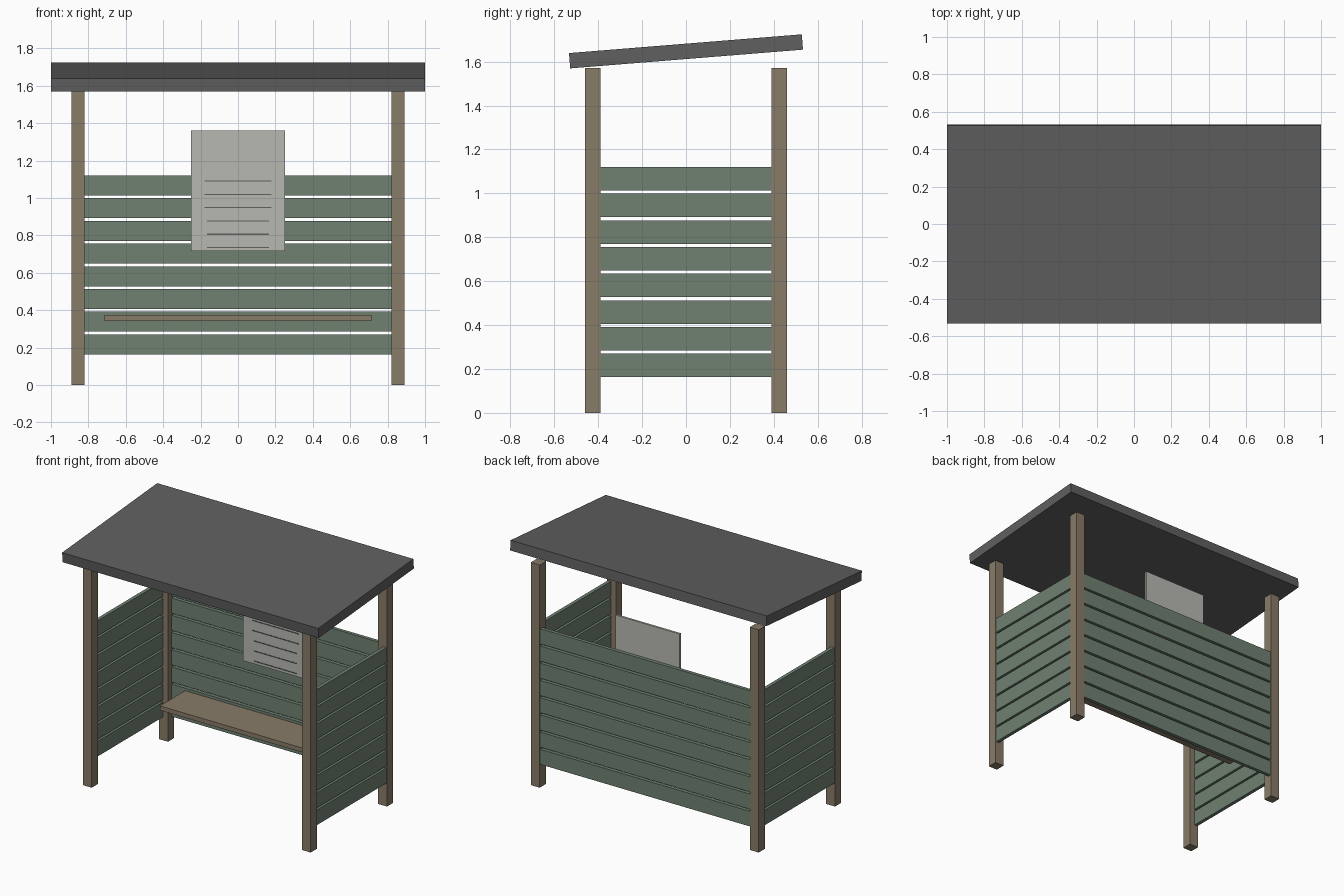
import bpy
import math

if "Cube" in bpy.data.objects:
    bpy.data.objects.remove(bpy.data.objects["Cube"])


def material(name, rgb):
    m = bpy.data.materials.new(name)
    m.diffuse_color = (*rgb, 1)
    m.use_nodes = True
    m.node_tree.nodes["Principled BSDF"].inputs["Base Color"].default_value = m.diffuse_color
    return m


WOOD = material("weathered_wood", (0.25, 0.20, 0.14))
GREEN = material("green_paint", (0.16, 0.22, 0.17))
ROOF = material("dark_roofing", (0.115, 0.115, 0.115))
PANEL = material("pale_panel", (0.48, 0.48, 0.45))


def box(name, x, y, z, mat):
    """Box from (min, max) ranges on each axis."""
    ranges = (x, y, z)
    bpy.ops.mesh.primitive_cube_add(size=1, location=[(a + b) / 2 for a, b in ranges])
    ob = bpy.context.object
    ob.name = name
    ob.scale = [b - a for a, b in ranges]
    bpy.ops.object.transform_apply(location=False, rotation=False, scale=True)
    ob.data.materials.append(mat)
    return ob


def mirrored(side, a, b):
    return (a, b) if side > 0 else (-b, -a)


# Corner posts
for sx, xname in ((-1, "left"), (1, "right")):
    for sy, yname in ((-1, "front"), (1, "back")):
        box(f"{yname}_{xname}_post", mirrored(sx, 0.82, 0.89),
            mirrored(sy, 0.39, 0.46), (0, 1.572), WOOD)

# Wall slats: back and both sides, with narrow gaps
for i in range(8):
    z0 = 0.163 + i * 0.1215
    z = (z0, z0 + 0.107)
    box(f"back_slat_{i + 1}", (-0.82, 0.82), (0.43, 0.455), z, GREEN)
    for sx, xname in ((-1, "left"), (1, "right")):
        box(f"{xname}_slat_{i + 1}", mirrored(sx, 0.86, 0.885), (-0.39, 0.39), z, GREEN)

# Bench seat
box("bench_seat", (-0.715, 0.715), (0.15, 0.43), (0.342, 0.373), WOOD)

# Notice panel with thin raised rules
box("notice_panel", (-0.25, 0.25), (0.415, 0.43), (0.715, 1.36), PANEL)
for i in range(6):
    z = 1.09 - i * 0.071
    half = 0.18 if i < 3 else 0.165
    box(f"notice_rule_{i + 1}", (-half, half), (0.412, 0.416), (z - 0.003, z + 0.003), ROOF)

# Sloping roof slab, higher at the back
roof = box("roof", (-1, 1), (-0.532, 0.532), (1.612, 1.682), ROOF)
roof.rotation_euler.x = math.radians(4.6)
